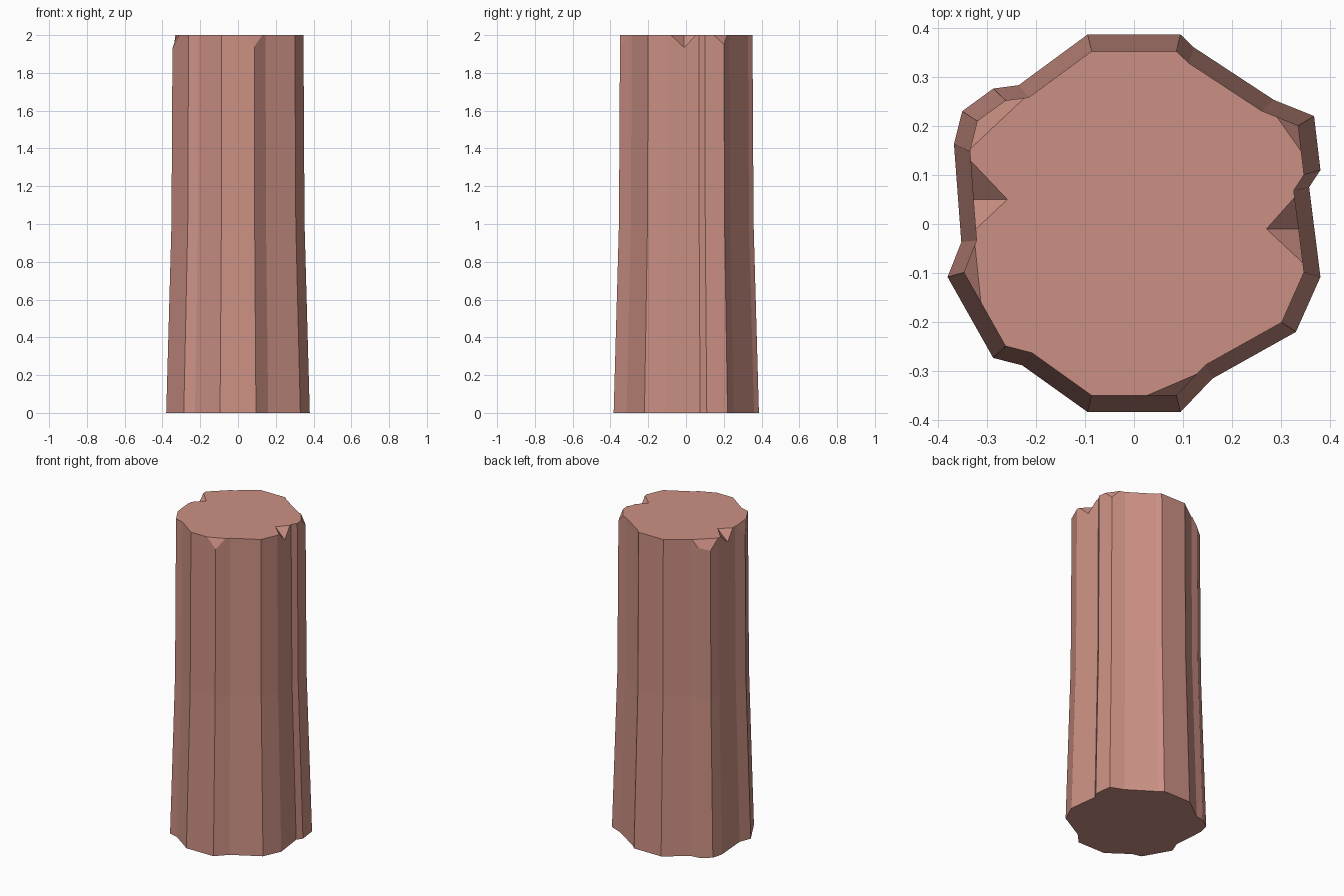
import bpy, bmesh
from mathutils import Vector

if "Cube" in bpy.data.objects:
    bpy.data.objects.remove(bpy.data.objects["Cube"])

H = 2.0
# Foot outline of the worn column, counter-clockwise
outline = [(.38, .11), (.367, .22), (.285, .253), (.122, .36), (.095, .386), (-.095, .386),
           (-.235, .283), (-.287, .276), (-.35, .23), (-.367, .163), (-.352, -.037),
           (-.38, -.108), (-.287, -.273), (-.228, -.288), (-.095, -.383), (.095, -.383),
           (.16, -.315), (.33, -.22), (.38, -.108), (.357, .075)]
# Height and scale of each ring: tapers to the middle, then nearly straight
rings = [(0, 1), (1.0, .927), (H, .912)]

mat = bpy.data.materials.new("clay")
mat.diffuse_color = (.60, .28, .23, 1)
mat.use_nodes = True
mat.node_tree.nodes["Principled BSDF"].inputs["Base Color"].default_value = mat.diffuse_color


def make_object(name, bm):
    bmesh.ops.recalc_face_normals(bm, faces=bm.faces)
    mesh = bpy.data.meshes.new(name)
    bm.to_mesh(mesh)
    bm.free()
    mesh.materials.append(mat)
    ob = bpy.data.objects.new(name, mesh)
    bpy.context.collection.objects.link(ob)
    return ob


# Tapered faceted shaft
bm = bmesh.new()
loops = [[bm.verts.new((x * s, y * s, z)) for x, y in outline] for z, s in rings]
n = len(outline)
for lo, hi in zip(loops, loops[1:]):
    for i in range(n):
        j = (i + 1) % n
        bm.faces.new((lo[i], lo[j], hi[j], hi[i]))
bm.faces.new(loops[0][::-1])
bm.faces.new(loops[-1])
shaft = make_object("column_shaft", bm)


def chip(a, c, low, inner=None):
    """Cut a chip: rim points a and c, low point on the wall, optional inner top point."""
    a, c, low = Vector((*a, H)), Vector((*c, H)), Vector(low)
    b = Vector((*inner, H)) if inner else (a + c) / 2
    pts = [b] + [b + 3 * (p - b) for p in (a, c, low)]
    bm = bmesh.new()
    for p in pts:
        bm.verts.new(p)
        bm.verts.new((p.x, p.y, H + .06))
    bmesh.ops.convex_hull(bm, input=bm.verts)
    cutter = make_object("chip_cutter", bm)
    cutter.hide_render = True
    mod = shaft.modifiers.new("chip", 'BOOLEAN')
    mod.operation, mod.solver, mod.object = 'DIFFERENCE', 'EXACT', cutter
    bpy.context.view_layer.objects.active = shaft
    bpy.ops.object.modifier_apply(modifier=mod.name)
    bpy.data.objects.remove(cutter)


# Broken corners on the top rim
chip((-.22, .26), (-.335, .152), (-.293, .233, 1.94))
chip((.285, .227), (.343, .145), (.335, .201, 1.95))
chip((.03, -.348), (.13, -.305), (.087, -.349, 1.94))
chip((-.325, -.035), (-.312, -.16), (-.347, -.098, 1.93))
# V-shaped notches in the left and right rim
chip((.328, .055), (.345, -.08), (.335, -.01, 1.935), (.27, -.01))
chip((-.334, .13), (-.322, -.01), (-.327, .05, 1.935), (-.258, .05))
